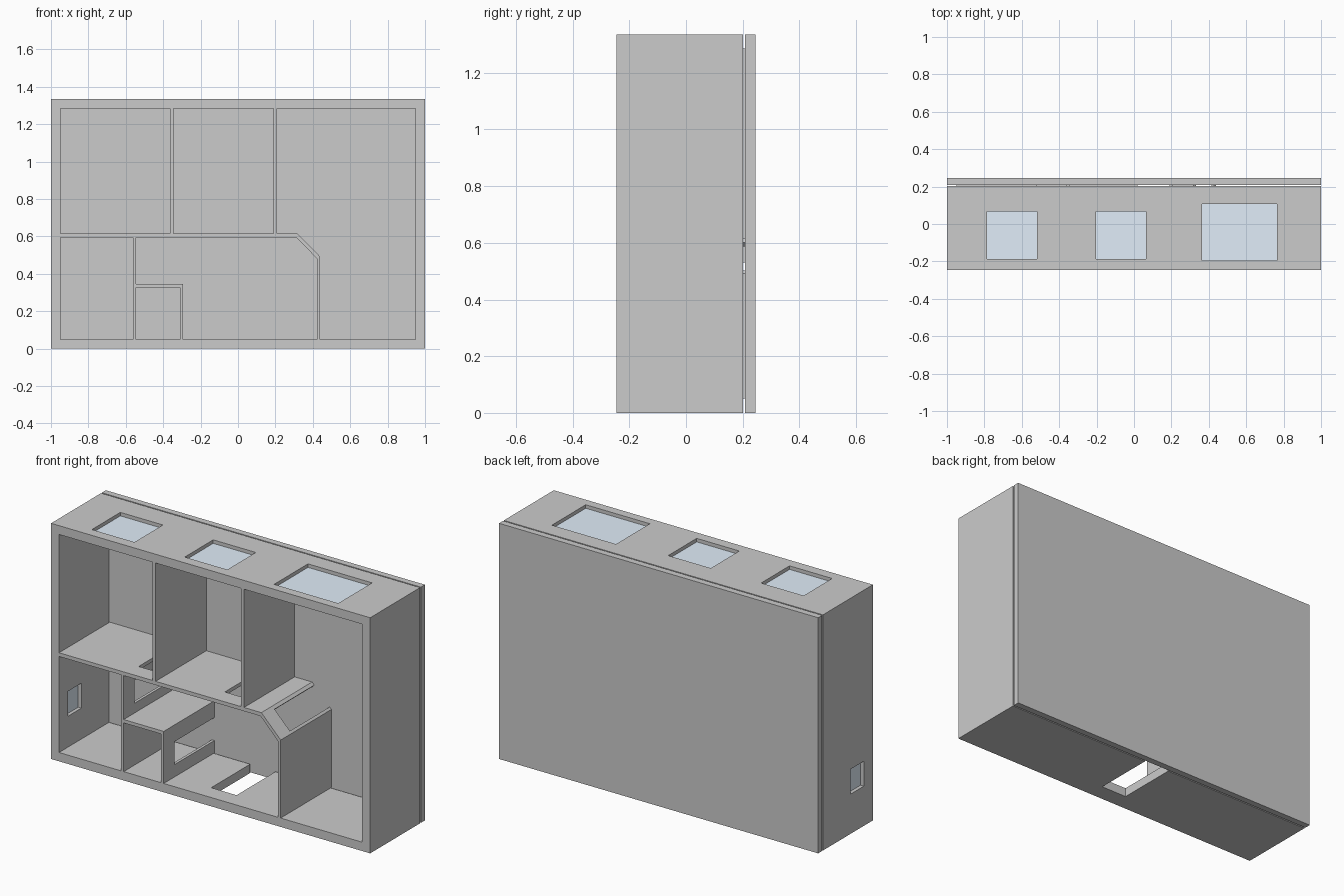
import bpy, bmesh

if "Cube" in bpy.data.objects:
    bpy.data.objects.remove(bpy.data.objects["Cube"])

FRONT, BACK = -0.245, 0.245
FRAME_BACK, PANEL_FRONT = 0.202, 0.209   # narrow slot between frame and back panel
HOLE_FRONT, HOLE_BACK = -0.147, 0.3      # passages are notched in from the rear edge


def prism(name, pts, y0=FRONT, y1=PANEL_FRONT):
    """Extrude an (x, z) profile along y."""
    bm = bmesh.new()
    face = bm.faces.new([bm.verts.new((x, y0, z)) for x, z in pts])
    ext = bmesh.ops.extrude_face_region(bm, geom=[face])
    moved = [g for g in ext["geom"] if isinstance(g, bmesh.types.BMVert)]
    bmesh.ops.translate(bm, verts=moved, vec=(0, y1 - y0, 0))
    bmesh.ops.recalc_face_normals(bm, faces=bm.faces)
    mesh = bpy.data.meshes.new(name)
    bm.to_mesh(mesh)
    bm.free()
    ob = bpy.data.objects.new(name, mesh)
    bpy.context.collection.objects.link(ob)
    return ob


def box(name, x0, x1, z0, z1, y0=FRONT, y1=PANEL_FRONT):
    return prism(name, [(x0, z0), (x1, z0), (x1, z1), (x0, z1)], y0, y1)


def cut(ob, *cutters):
    """Subtract the cutters and discard them."""
    bpy.context.view_layer.objects.active = ob
    for c in cutters:
        c.hide_render = True
        mod = ob.modifiers.new("cut", "BOOLEAN")
        mod.operation, mod.solver, mod.object = "DIFFERENCE", "EXACT", c
        bpy.ops.object.modifier_apply(modifier=mod.name)
        bpy.data.objects.remove(c, do_unlink=True)


glass = bpy.data.materials.new("glass")
glass.diffuse_color = (0.75, 0.85, 0.95, 1)
glass.use_nodes = True
glass.node_tree.nodes["Principled BSDF"].inputs["Base Color"].default_value = glass.diffuse_color

# Outer frame: floor, roof and side walls
frame = box("outer_frame", -1, 1, 0, 1.335, FRONT, FRAME_BACK)
cut(frame, box("cavity", -0.95, 0.95, 0.05, 1.285, -0.4, 0.4))

# Roof windows
for i, (x0, x1, y0, y1) in enumerate([(-0.785, -0.518, -0.187, 0.068),
                                      (-0.203, 0.064, -0.187, 0.068),
                                      (0.363, 0.765, -0.195, 0.108)]):
    cut(frame, box("hole", x0, x1, 1.2, 1.4, y0, y1))
    pane = box(f"roof_window_{i + 1}", x0, x1, 1.305, 1.315, y0, y1)
    pane.data.materials.append(glass)

# Small window in the left wall
cut(frame, box("hole", -1.1, -0.9, 0.225, 0.366, -0.164, -0.045))
pane = box("side_window", -0.98, -0.97, 0.225, 0.366, -0.164, -0.045)
pane.data.materials.append(glass)

# Opening in the floor
cut(frame, box("hole", -0.065, 0.094, -0.1, 0.1, HOLE_FRONT, HOLE_BACK))

# Back panel
box("back_panel", -1, 1, 0, 1.335, PANEL_FRONT, BACK)

# Upper floor that slopes down into the right-hand wall
upper = prism("upper_floor", [(-0.95, 0.594), (0.313, 0.594), (0.4225, 0.481), (0.4225, 0.05),
                              (0.439, 0.05), (0.439, 0.492), (0.318, 0.615), (-0.95, 0.615)])
cut(upper,
    box("hole", -0.52, -0.364, 0.5, 0.7, HOLE_FRONT, HOLE_BACK),
    box("hole", 0.02, 0.19, 0.5, 0.7, HOLE_FRONT, HOLE_BACK),
    prism("hole", [(0.353, 0.622), (0.311, 0.58), (0.407, 0.482), (0.449, 0.524)],
          HOLE_FRONT, HOLE_BACK))

# Upper storey partitions
box("upper_partition_left", -0.364, -0.345, 0.615, 1.285)
box("upper_partition_right", 0.19, 0.209, 0.615, 1.285)

# Lower storey partition with a high passage
lower = box("lower_partition", -0.561, -0.545, 0.05, 0.594)
cut(lower, box("hole", -0.6, -0.5, 0.4, 0.53, HOLE_FRONT, HOLE_BACK))

# Small den with a flat top and a passage in its side
den = prism("den", [(-0.545, 0.326), (-0.31, 0.326), (-0.31, 0.05),
                    (-0.294, 0.05), (-0.294, 0.345), (-0.545, 0.345)])
cut(den, box("hole", -0.35, -0.25, 0.12, 0.25, HOLE_FRONT, HOLE_BACK))
